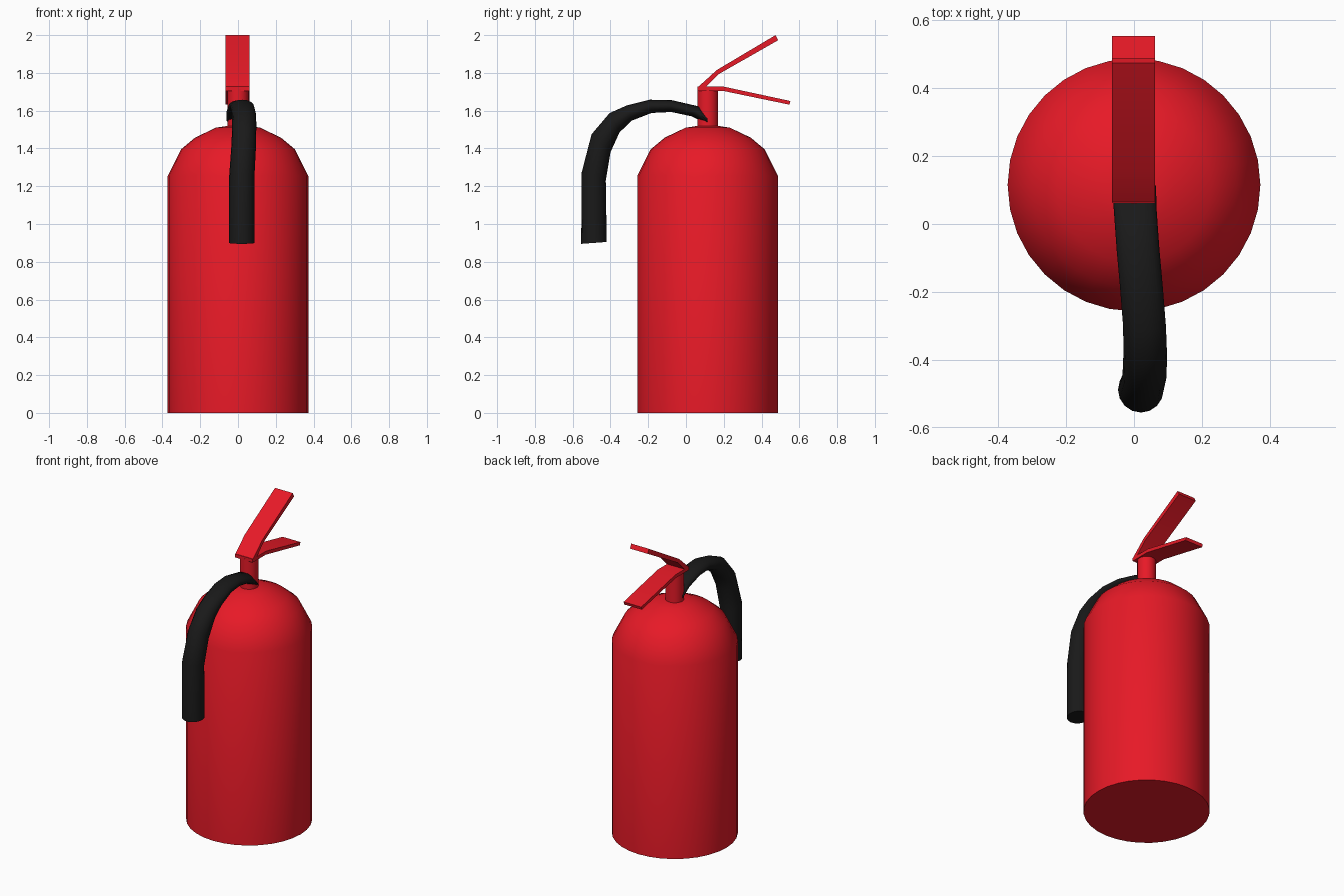
import bpy, bmesh, math
from mathutils import Vector

if "Cube" in bpy.data.objects:
    bpy.data.objects.remove(bpy.data.objects["Cube"])

CY = 0.115  # tank axis in y


def material(name, color):
    m = bpy.data.materials.new(name)
    m.diffuse_color = color
    m.use_nodes = True
    m.node_tree.nodes["Principled BSDF"].inputs["Base Color"].default_value = m.diffuse_color
    return m


RED = material("red_paint", (0.8, 0.01, 0.02, 1))
BLACK = material("black_rubber", (0.01, 0.01, 0.01, 1))


def finish(name, bm, mat, angle=45):
    bmesh.ops.recalc_face_normals(bm, faces=bm.faces[:])
    me = bpy.data.meshes.new(name)
    bm.to_mesh(me)
    bm.free()
    me.materials.append(mat)
    ob = bpy.data.objects.new(name, me)
    bpy.context.collection.objects.link(ob)
    bpy.ops.object.select_all(action='DESELECT')
    ob.select_set(True)
    bpy.context.view_layer.objects.active = ob
    bpy.ops.object.shade_smooth_by_angle(angle=math.radians(angle))
    return ob


def loft(name, rings, mat):
    """Skin a list of closed rings and cap both ends."""
    bm = bmesh.new()
    loops = [[bm.verts.new(p) for p in ring] for ring in rings]
    n = len(loops[0])
    for a, b in zip(loops, loops[1:]):
        for i in range(n):
            j = (i + 1) % n
            bm.faces.new((a[i], a[j], b[j], b[i]))
    bm.faces.new(loops[0])
    bm.faces.new(loops[-1])
    return finish(name, bm, mat)


def lathe(name, profile, sides, mat):
    angles = [2 * math.pi * i / sides for i in range(sides)]
    loft(name, [[(r * math.cos(a), CY + r * math.sin(a), z) for a in angles]
                for r, z in profile], mat)


def lever(name, top, bottom, x0=-0.065, x1=0.062):
    """Bent flat bar: a side outline in (y, z) swept across x."""
    loft(name, [[(x0, *t), (x1, *t), (x1, *b), (x0, *b)]
                for t, b in zip(top, bottom)], RED)


# Tank with domed shoulder
lathe("tank", [(0.372, 0), (0.372, 1.255), (0.302, 1.395), (0.228, 1.457),
               (0.117, 1.51), (0.05, 1.52)], 32, RED)

# Valve neck
lathe("valve_neck", [(0.055, 1.5), (0.055, 1.715)], 24, RED)

# Squeeze lever and carrying handle
lever("squeeze_lever", [(0.066, 1.727), (0.163, 1.815), (0.474, 2.0)],
      [(0.095, 1.715), (0.172, 1.793), (0.488, 1.973)])
lever("carry_handle", [(0.062, 1.727), (0.2, 1.727), (0.553, 1.651)],
      [(0.062, 1.705), (0.195, 1.705), (0.547, 1.632)])

# Hose: outer and inner edge in (y, z), plus sideways drift and half width
hose = [((-0.555, 0.895), (-0.42, 0.905), 0.020, 0.067),
        ((-0.553, 1.27), (-0.425, 1.23), 0.020, 0.067),
        ((-0.50, 1.475), (-0.40, 1.38), 0.031, 0.065),
        ((-0.405, 1.587), (-0.352, 1.485), 0.033, 0.064),
        ((-0.315, 1.627), (-0.288, 1.547), 0.031, 0.063),
        ((-0.193, 1.658), (-0.182, 1.588), 0.022, 0.063),
        ((-0.077, 1.656), (-0.077, 1.593), 0.012, 0.063),
        ((0.07, 1.622), (0.03, 1.57), 0.003, 0.063),
        ((0.114, 1.565), (0.114, 1.53), 0.002, 0.063)]
rings = []
for outer, inner, x, w in hose:
    o, i = Vector((x, *outer)), Vector((x, *inner))
    mid, half = (o + i) / 2, (o - i) / 2
    rings.append([mid + half * math.cos(a) + Vector((w * math.sin(a), 0, 0))
                  for a in (2 * math.pi * k / 16 for k in range(16))])
loft("hose", rings, BLACK)
